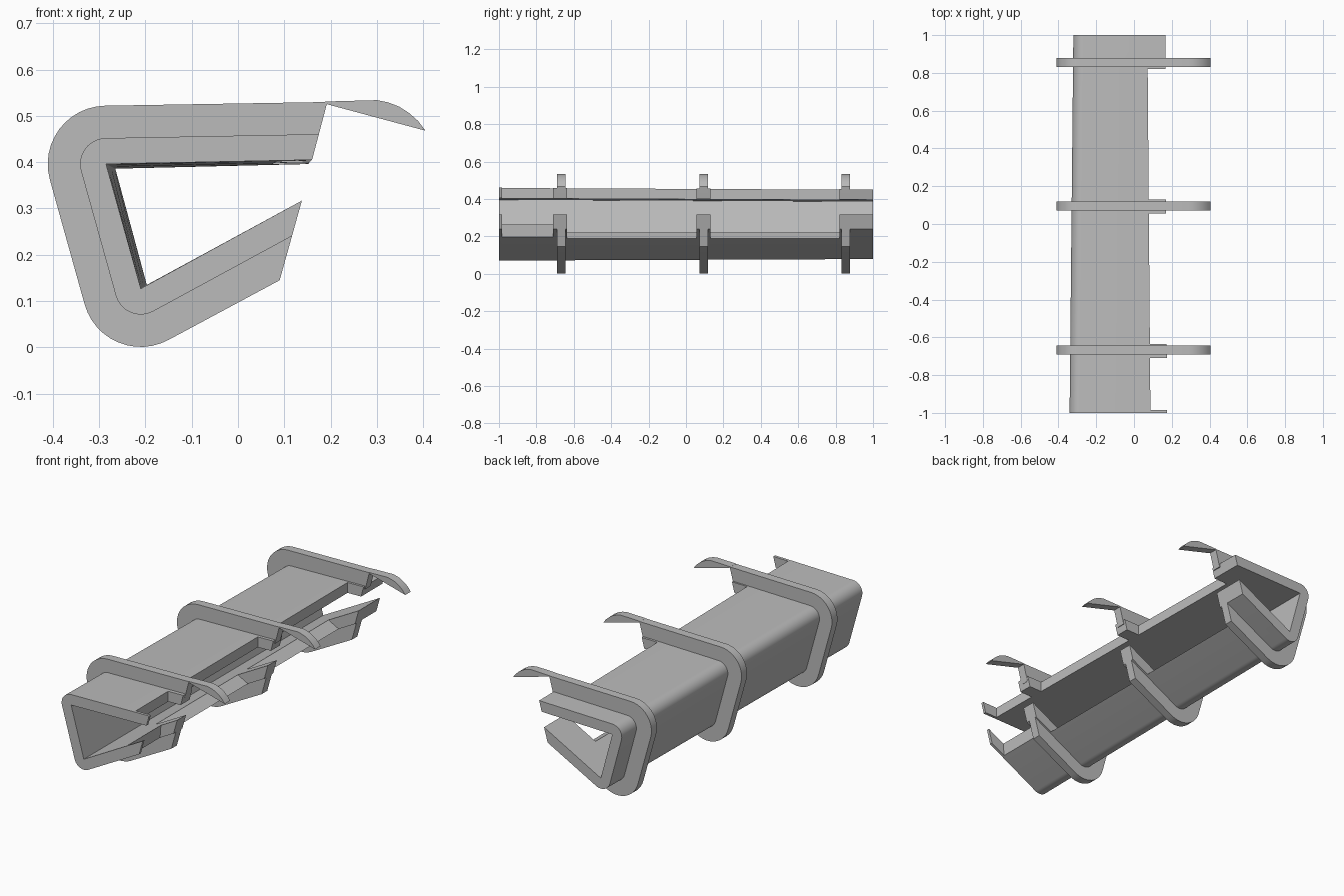
import bpy, bmesh
from math import radians, sin, cos
from mathutils import Vector

cube = bpy.data.objects.get("Cube")
if cube:
    bpy.data.objects.remove(cube, do_unlink=True)

grey = bpy.data.materials.new("plain_grey")
grey.use_nodes = True
colour = (0.5, 0.5, 0.5, 1)
grey.diffuse_color = colour
grey.node_tree.nodes["Principled BSDF"].inputs["Base Color"].default_value = colour

SHELL = 0.056   # wall thickness of the channel
RIB = 0.126     # how far ribs reach from the inner wall


def offset_line(t, r):
    """C-shaped line at distance r outside the inner wall; t runs front to back."""
    top = Vector((-0.285, 0.396)) + t * Vector((0.02, -0.01))
    low = Vector((-0.21, 0.127)) + t * Vector((0.013, 0.008))
    lip_a = Vector((0.16, 0.405)).lerp(Vector((0.193, 0.53)), r / RIB) + t * Vector((-0.008, -0.009))
    lip_b = Vector((0.138, 0.317)).lerp(Vector((0.09, 0.145)), r / RIB)
    pts = [lip_a]
    for centre, a0, a1 in ((top, 91.3, 195.5), (low, 195.5, 298.3)):
        for i in range(13):
            a = radians(a0 + (a1 - a0) * i / 12)
            pts.append(centre + r * Vector((cos(a), sin(a))))
    return pts + [lip_b]


def at_x(p, q, x):
    return p.lerp(q, (x - p.x) / (q.x - p.x))


def loft(name, sections):
    """Skin a row of equal-sized closed sections, each (y, points)."""
    bm = bmesh.new()
    rings = [[bm.verts.new((p.x, y, p.y)) for p in pts] for y, pts in sections]
    n = len(rings[0])
    for a, b in zip(rings, rings[1:]):
        for i in range(n):
            j = (i + 1) % n
            bm.faces.new((a[i], a[j], b[j], b[i]))
    bm.faces.new(rings[0])
    bm.faces.new(rings[-1])
    bmesh.ops.remove_doubles(bm, verts=bm.verts, dist=1e-5)
    bmesh.ops.dissolve_degenerate(bm, dist=1e-5, edges=bm.edges)
    bmesh.ops.recalc_face_normals(bm, faces=bm.faces)
    mesh = bpy.data.meshes.new(name)
    bm.to_mesh(mesh)
    bm.free()
    mesh.materials.append(grey)
    obj = bpy.data.objects.new(name, mesh)
    bpy.context.collection.objects.link(obj)
    bpy.ops.object.select_all(action='DESELECT')
    obj.select_set(True)
    bpy.context.view_layer.objects.active = obj
    bpy.ops.object.shade_smooth_by_angle(angle=radians(30))
    return obj


def channel_section(y, cut):
    """Channel wall at y; cut gives the x of the lower lip (outer, inner) or None."""
    t = (y + 1) / 2
    outer, inner = offset_line(t, SHELL), offset_line(t, 0)
    if cut:
        x = 0.087 - 0.016 * t
        for line, low_x in ((outer, cut[0]), (inner, cut[1])):
            line[0] = at_x(line[0], line[1], x)
            line[-1] = at_x(line[-1], line[-2], low_x)
    return y, outer + inner[::-1]


# Tapered channel: full-width tabs with notched lips between them
FRONT_CUT, MID_CUT = (0.037, 0.042), (0.02, -0.04)
spans = [(-1, -0.985, None), (-0.985, -0.71, FRONT_CUT), (-0.71, -0.635, None),
         (-0.635, 0.055, MID_CUT), (0.055, 0.13, None), (0.13, 0.82, MID_CUT),
         (0.82, 1, None)]
loft("channel", [channel_section(y, cut) for y0, y1, cut in spans for y in (y0, y1)])

# Ribs wrapped around the channel, each with a curved hook on top
rib_line = offset_line(0, RIB) + offset_line(0, 0.03)[::-1]
hook_line = [Vector(p) for p in (
    (0.193, 0.525), (0.187, 0.531), (0.30, 0.534), (0.325, 0.529), (0.348, 0.52),
    (0.37, 0.506), (0.389, 0.489), (0.405, 0.468))]
for place, y in (("front", -0.667), ("middle", 0.095), ("back", 0.855)):
    for part, line in (("rib", rib_line), ("hook", hook_line)):
        loft(f"{place}_{part}", [(y - 0.023, line), (y + 0.023, line)])
